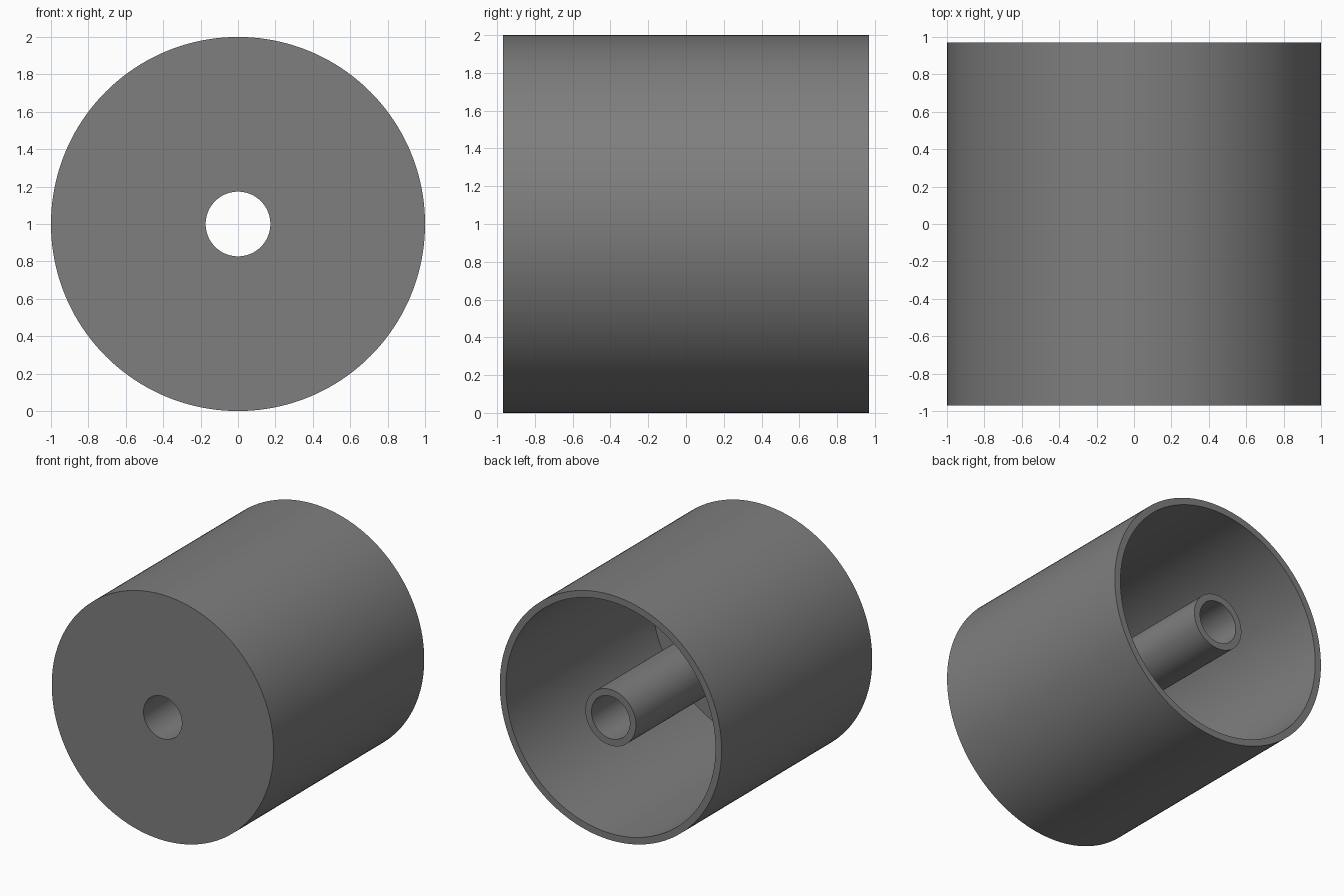
import bpy, bmesh, math

if "Cube" in bpy.data.objects:
    bpy.data.objects.remove(bpy.data.objects["Cube"])

SEGMENTS = 160
HALF = 0.97      # half length along y
WALL = 0.055     # wall and floor thickness
BORE = 0.173     # through-hole radius

grey = bpy.data.materials.new("mid_grey")
grey.diffuse_color = (0.21, 0.21, 0.21, 1)
grey.use_nodes = True
grey.node_tree.nodes["Principled BSDF"].inputs["Base Color"].default_value = grey.diffuse_color

# Closed section (radius, y): closed front, open back, hollow central tube
profile = [
    (BORE, -HALF), (1, -HALF), (1, HALF), (1 - WALL, HALF),
    (1 - WALL, -HALF + WALL), (BORE + WALL, -HALF + WALL),
    (BORE + WALL, HALF), (BORE, HALF),
]

# Revolve the section around the y axis at z = 1
bm = bmesh.new()
rings = []
for i in range(SEGMENTS):
    a = 2 * math.pi * i / SEGMENTS
    rings.append([bm.verts.new((r * math.cos(a), y, 1 + r * math.sin(a)))
                  for r, y in profile])
n = len(profile)
for i in range(SEGMENTS):
    p, q = rings[i], rings[(i + 1) % SEGMENTS]
    for j in range(n):
        k = (j + 1) % n
        bm.faces.new((p[j], p[k], q[k], q[j]))
bmesh.ops.recalc_face_normals(bm, faces=bm.faces)

mesh = bpy.data.meshes.new("hollow_drum")
bm.to_mesh(mesh)
bm.free()
mesh.materials.append(grey)
drum = bpy.data.objects.new("hollow_drum", mesh)
bpy.context.collection.objects.link(drum)

# Smooth round walls, sharp rims
bpy.context.view_layer.objects.active = drum
drum.select_set(True)
bpy.ops.object.shade_smooth_by_angle(angle=math.radians(30))
